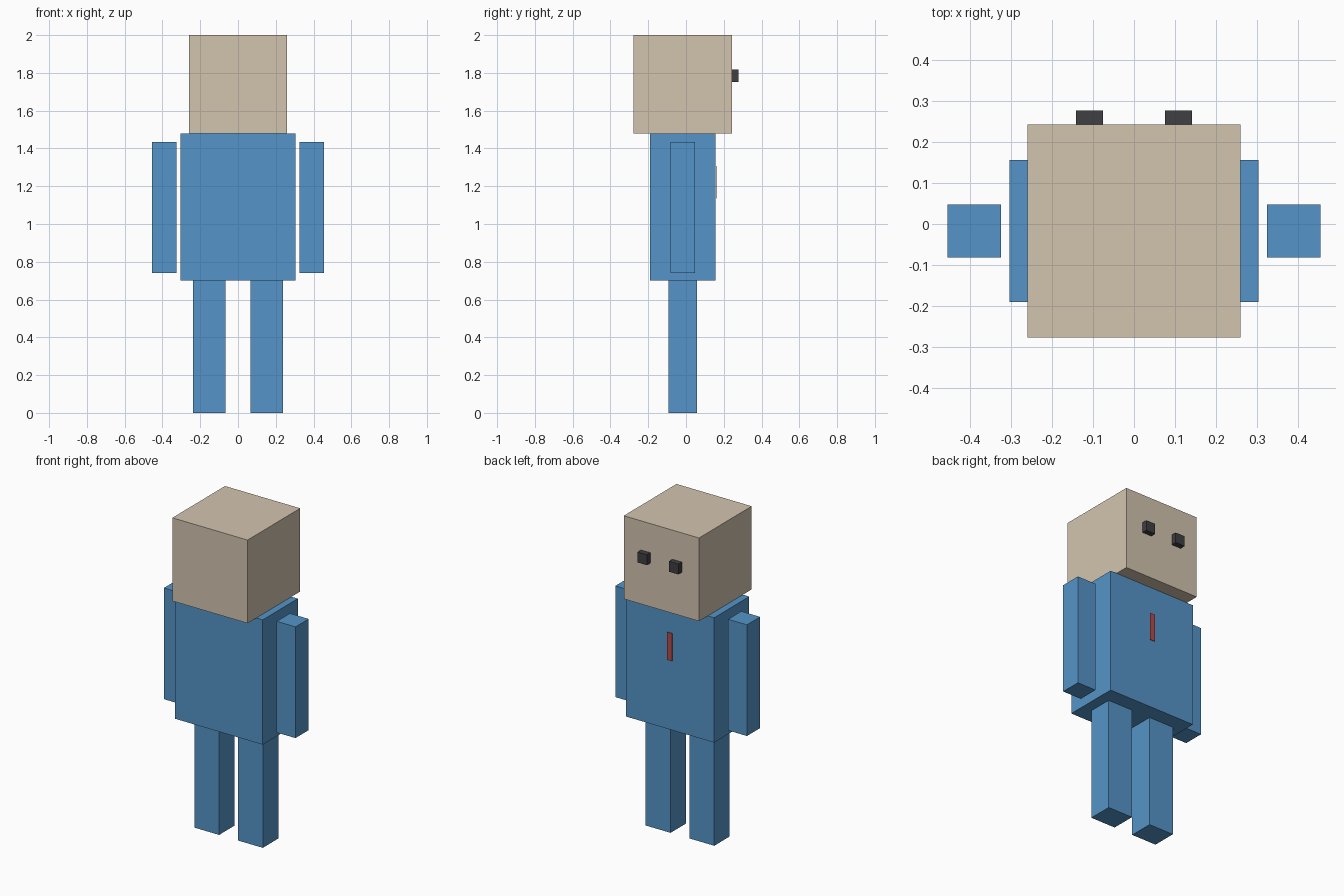
import bpy

if "Cube" in bpy.data.objects:
    bpy.data.objects.remove(bpy.data.objects["Cube"])

def material(name, rgb):
    m = bpy.data.materials.new(name)
    m.diffuse_color = (*rgb, 1)
    m.use_nodes = True
    m.node_tree.nodes["Principled BSDF"].inputs["Base Color"].default_value = m.diffuse_color
    return m

skin = material("skin", (0.65, 0.55, 0.43))
blue = material("blue", (0.09, 0.30, 0.58))
dark = material("dark", (0.05, 0.05, 0.055))
red = material("red", (0.45, 0.07, 0.07))

CY = -0.017  # y centre shared by head, torso and limbs

def box(name, mat, x, y, z):
    """Box from (min, max) ranges on each axis."""
    loc = [(r[0] + r[1]) / 2 for r in (x, y, z)]
    bpy.ops.mesh.primitive_cube_add(size=1, location=loc)
    ob = bpy.context.object
    ob.name = name
    ob.scale = [r[1] - r[0] for r in (x, y, z)]
    bpy.ops.object.transform_apply(location=False, rotation=False, scale=True)
    ob.data.materials.append(mat)

def pair(name, mat, x, y, z):
    box(name + "_right", mat, x, y, z)
    box(name + "_left", mat, (-x[1], -x[0]), y, z)

def depth(d):
    return (CY - d / 2, CY + d / 2)

# Head and torso
box("head", skin, (-0.26, 0.26), depth(0.52), (1.48, 2.0))
box("torso", blue, (-0.304, 0.304), depth(0.347), (0.70, 1.48))

# Limbs
pair("arm", blue, (0.325, 0.455), depth(0.13), (0.74, 1.435))
pair("leg", blue, (0.065, 0.237), depth(0.153), (0.0, 0.70))

# Face and chest details, on the +y side
pair("eye", dark, (0.076, 0.141), (0.243, 0.277), (1.753, 1.818))
box("chest_strip", red, (-0.018, 0.018), (0.161, 0.164), (1.134, 1.308))
